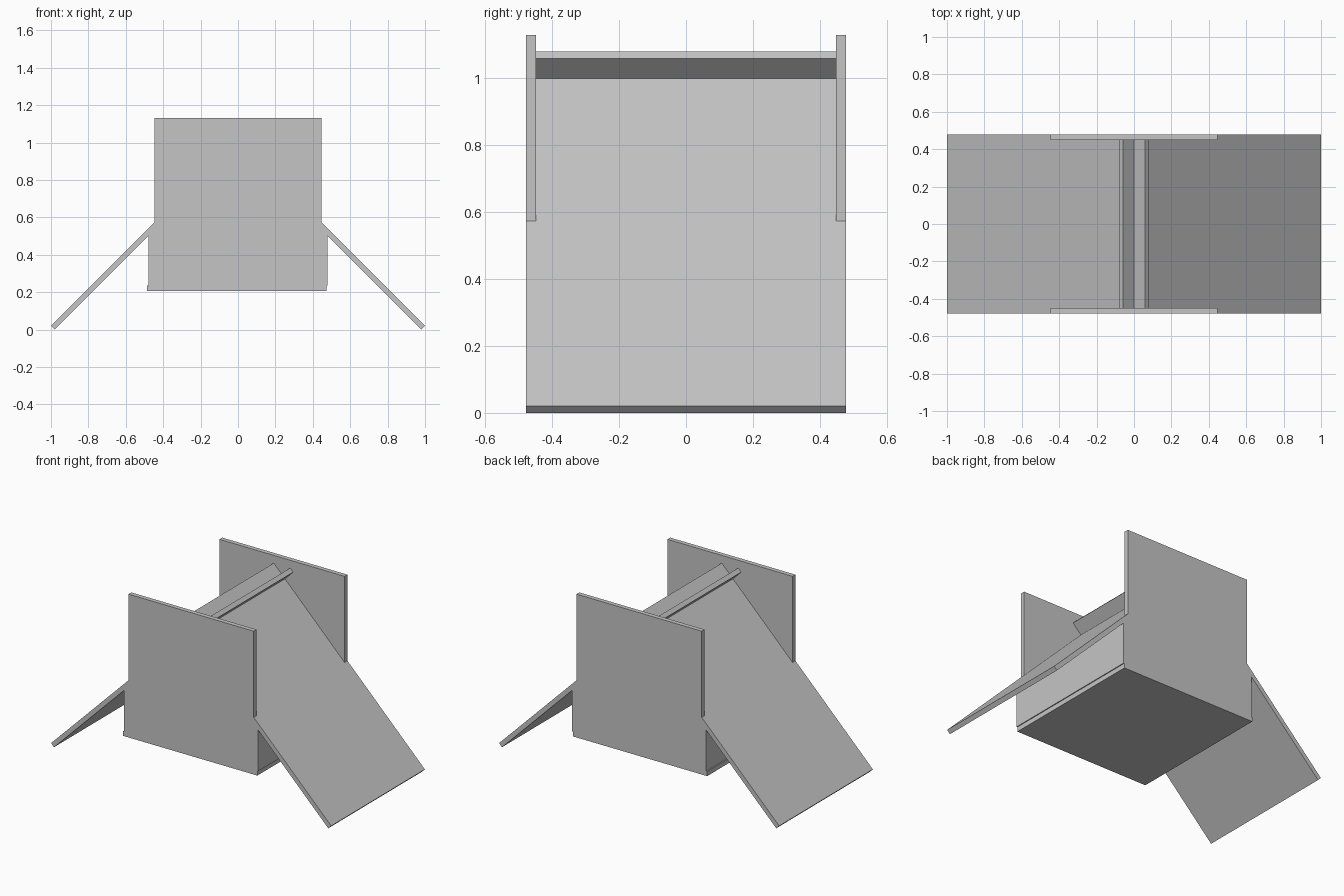
import bpy
import bmesh

cube = bpy.data.objects.get("Cube")
if cube:
    bpy.data.objects.remove(cube, do_unlink=True)

# One plain grey for the whole model
GREY = (0.56, 0.56, 0.56, 1.0)
grey = bpy.data.materials.new("plain_grey")
grey.diffuse_color = GREY
grey.use_nodes = True
grey.node_tree.nodes["Principled BSDF"].inputs["Base Color"].default_value = GREY


def extrude_profile(name, points, y0, y1):
    """Extrude a closed (x, z) profile from y0 to y1."""
    bm = bmesh.new()
    face = bm.faces.new([bm.verts.new((x, y0, z)) for x, z in points])
    result = bmesh.ops.extrude_face_region(bm, geom=[face])
    moved = [v for v in result["geom"] if isinstance(v, bmesh.types.BMVert)]
    bmesh.ops.translate(bm, verts=moved, vec=(0, y1 - y0, 0))
    bmesh.ops.recalc_face_normals(bm, faces=bm.faces)
    mesh = bpy.data.meshes.new(name)
    bm.to_mesh(mesh)
    bm.free()
    mesh.materials.append(grey)
    obj = bpy.data.objects.new(name, mesh)
    bpy.context.collection.objects.link(obj)
    return obj


DEPTH = 0.478        # half depth of the whole box
INNER = 0.449        # inside face of the end panels
HALF = 0.447         # half width of the end panels
WALL = 0.479         # outside of the side walls
TOP = 1.13           # top of the end panels
FLOOR, BASE = 0.205, 0.235
OUT, UNDER = 1.021, 0.979   # x + z on the upper and lower roof surfaces

# End panels standing on the floor
panel = [(-HALF, BASE), (HALF, BASE), (HALF, TOP), (-HALF, TOP)]
extrude_profile("front_panel", panel, -DEPTH, -INNER)
extrude_profile("back_panel", panel, INNER, DEPTH)

# Mirrored side walls and roof boards; the boards cross at the ridge
wall = [(HALF, BASE), (WALL, BASE), (WALL, UNDER - WALL), (HALF, UNDER - HALF)]
roof = [(1.0, OUT - 1.0), (UNDER, 0.0), (-0.08, UNDER + 0.08), (-0.059, OUT + 0.059)]
for side, s in (("left", 1), ("right", -1)):
    extrude_profile(side + "_wall", [(s * x, z) for x, z in wall], -DEPTH, DEPTH)
    extrude_profile(side + "_roof_board", [(s * x, z) for x, z in roof], -DEPTH, DEPTH)

# Floor board, set slightly to one side
extrude_profile("floor_board",
                [(-0.486, FLOOR), (0.473, FLOOR), (0.473, BASE), (-0.486, BASE)],
                -DEPTH, DEPTH)
